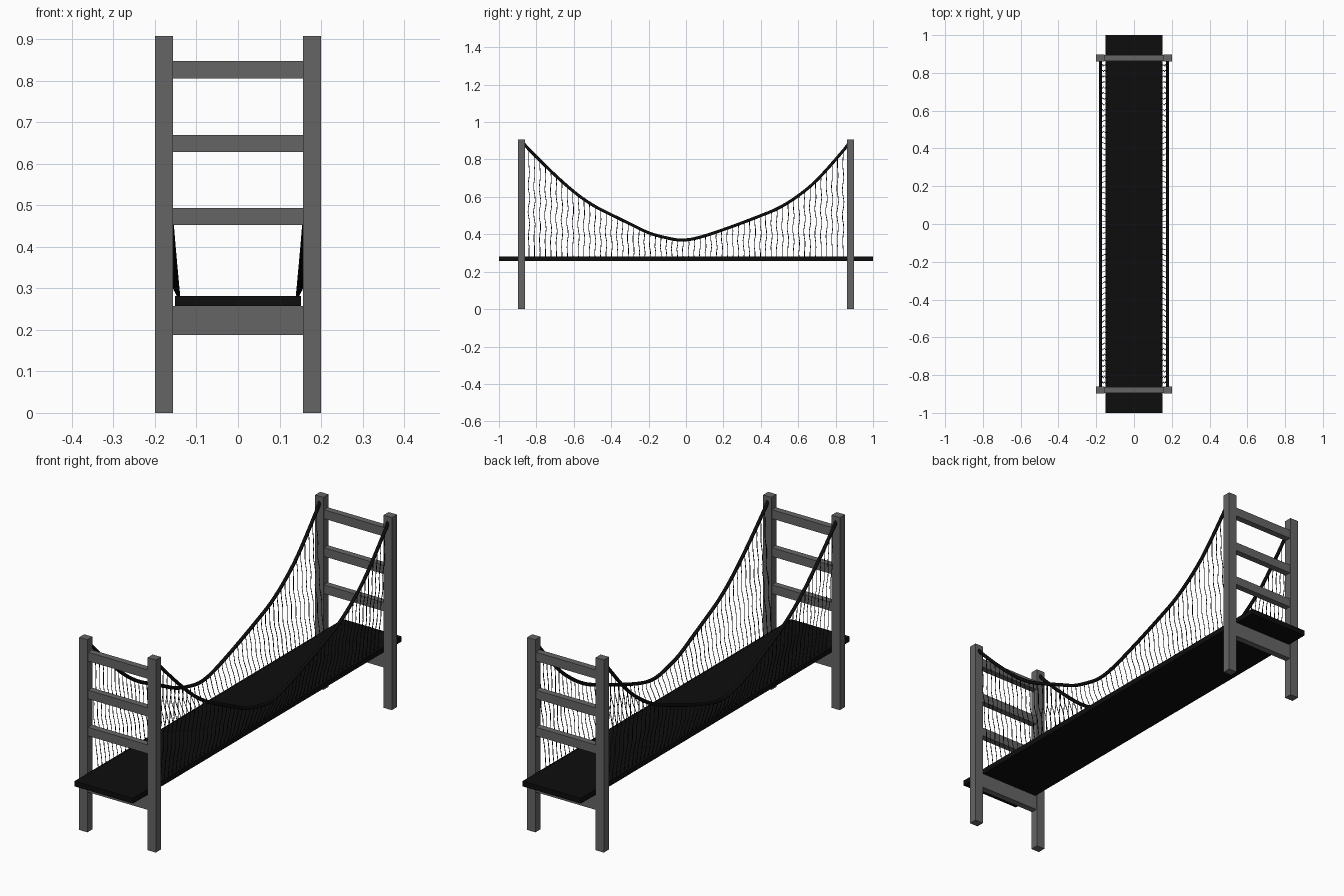
import bpy, math
from mathutils import Vector

if "Cube" in bpy.data.objects:
    bpy.data.objects.remove(bpy.data.objects["Cube"])


def material(name, v):
    m = bpy.data.materials.new(name)
    m.diffuse_color = (v, v, v, 1)
    m.use_nodes = True
    m.node_tree.nodes["Principled BSDF"].inputs["Base Color"].default_value = m.diffuse_color
    return m


grey = material("tower_grey", 0.13)
black = material("deck_black", 0.004)


def box(name, x, y, z, mat):
    bpy.ops.mesh.primitive_cube_add(size=1, location=[sum(r) / 2 for r in (x, y, z)])
    ob = bpy.context.object
    ob.name = name
    ob.scale = [r[1] - r[0] for r in (x, y, z)]
    bpy.ops.object.transform_apply(location=False, rotation=False, scale=True)
    ob.data.materials.append(mat)


def tubes(name, paths, radius, res, smooth):
    cu = bpy.data.curves.new(name, 'CURVE')
    cu.dimensions = '3D'
    cu.bevel_depth = radius
    cu.bevel_resolution = res
    cu.use_fill_caps = True
    for pts in paths:
        sp = cu.splines.new('POLY')
        sp.points.add(len(pts) - 1)
        for p, co in zip(sp.points, pts):
            p.co = (*co, 1)
        sp.use_smooth = smooth
    tmp = bpy.data.objects.new(name + "_tmp", cu)
    bpy.context.collection.objects.link(tmp)
    bpy.context.view_layer.update()
    dg = bpy.context.evaluated_depsgraph_get()
    me = bpy.data.meshes.new_from_object(tmp.evaluated_get(dg))
    bpy.data.objects.remove(tmp)
    me.materials.clear()
    me.materials.append(black)
    ob = bpy.data.objects.new(name, me)
    bpy.context.collection.objects.link(ob)


# Main cable profile (y, z)
profile = [(-0.88, 0.9), (-0.86, 0.875), (-0.73, 0.745), (-0.6, 0.628), (-0.5, 0.557),
           (-0.4, 0.505), (-0.3, 0.456), (-0.2, 0.408), (-0.1, 0.38), (-0.03, 0.369),
           (0.05, 0.378), (0.2, 0.425), (0.4, 0.5), (0.5, 0.543), (0.6, 0.606),
           (0.7, 0.69), (0.86, 0.87), (0.88, 0.9)]


def cable_z(y):
    # Smooth (Hermite) interpolation through the profile
    n = len(profile)
    i = max(k for k in range(n - 1) if profile[k][0] <= y + 1e-9)

    def slope(k):
        a, b = profile[max(k - 1, 0)], profile[min(k + 1, n - 1)]
        return (b[1] - a[1]) / (b[0] - a[0])
    (y0, z0), (y1, z1) = profile[i], profile[i + 1]
    h = y1 - y0
    t = (y - y0) / h
    return ((2*t**3 - 3*t**2 + 1) * z0 + (t**3 - 2*t**2 + t) * h * slope(i)
            + (3*t**2 - 2*t**3) * z1 + (t**3 - t**2) * h * slope(i + 1))


# Deck
box("deck", (-0.152, 0.152), (-1, 1), (0.257, 0.282), black)

# Towers: two posts, deck beam and three cross bars each
for end, s in (("front", -1), ("back", 1)):
    yr = tuple(sorted((s * 0.86, s * 0.898)))
    yi = tuple(sorted((s * 0.864, s * 0.894)))
    for side, xr in (("left", (-0.2, -0.157)), ("right", (0.157, 0.2))):
        box(f"{end}_{side}_post", xr, yr, (0, 0.908), grey)
    bars = ((0.188, 0.257), (0.453, 0.494), (0.628, 0.669), (0.806, 0.848))
    for i, zr in enumerate(bars):
        box(f"{end}_cross_bar_{i}", (-0.16, 0.16), yi, zr, grey)

# Cables and wavy hangers on both sides
CX, DX, COUNT = 0.178, 0.14, 58
for side, s in (("left", -1), ("right", 1)):
    ys = [-0.88 + 1.76 * i / 60 for i in range(61)]
    tubes(f"{side}_main_cable", [[(s * CX, y, cable_z(y)) for y in ys]], 0.008, 2, True)
    hangers = []
    for i in range(COUNT):
        y = -0.84 + 1.68 * i / (COUNT - 1)
        top, bottom = cable_z(y), 0.272
        steps = max(4, round((top - bottom) / 0.03))
        pts = []
        for k in range(steps + 1):
            t = k / steps
            z = bottom + (top - bottom) * t
            wave = 0.005 * math.sin(z * 45 + i * 0.35) * math.sin(math.pi * t)
            x = DX + (CX - DX) * (1 - (1 - t) ** 1.5)
            pts.append(Vector((s * x, y + wave, z)))
        hangers.append(pts)
    tubes(f"{side}_hangers", hangers, 0.0018, 0, False)
